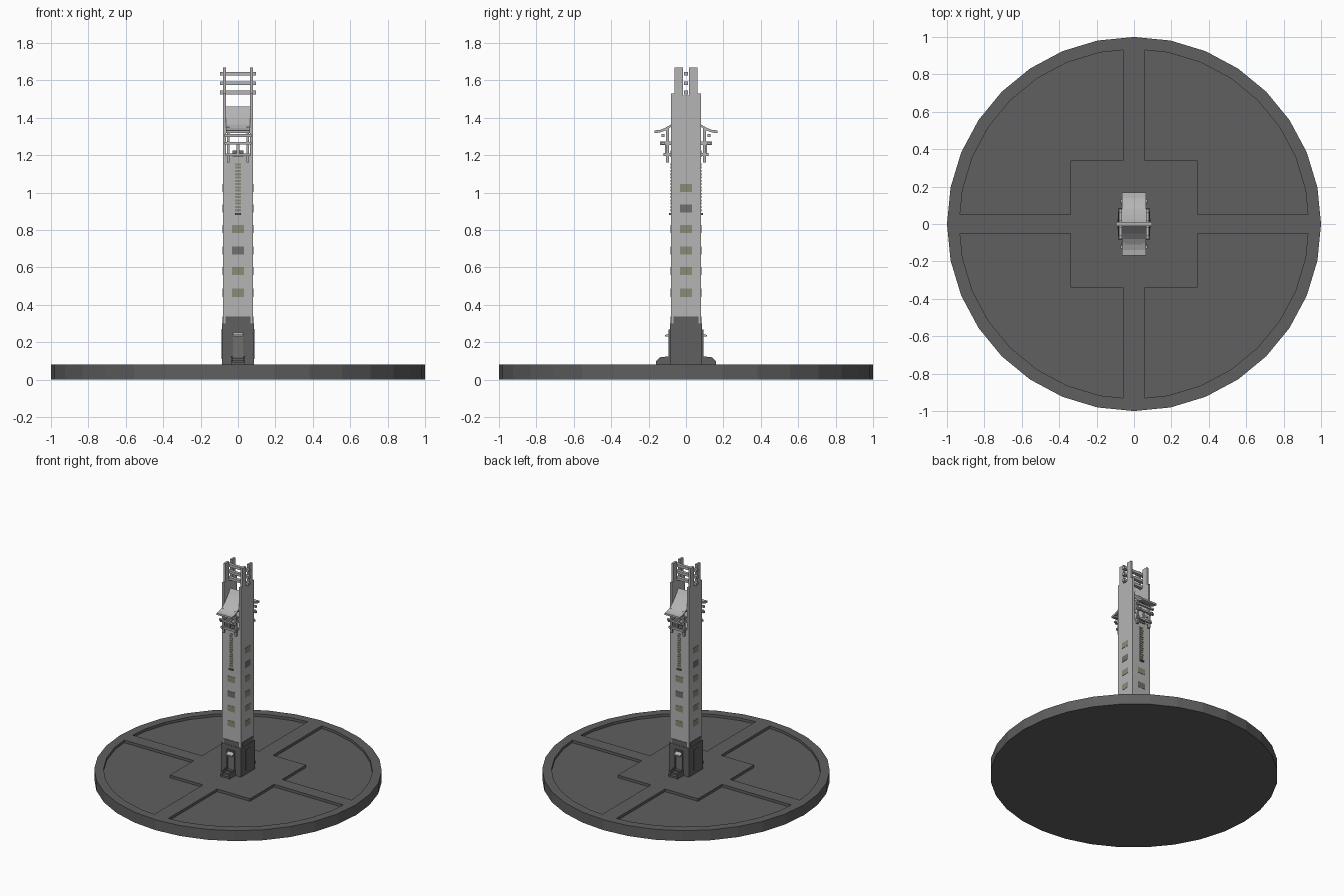
import bpy, bmesh, math

if "Cube" in bpy.data.objects:
    bpy.data.objects.remove(bpy.data.objects["Cube"])

def material(name, rgb):
    m = bpy.data.materials.new(name)
    m.diffuse_color = (*rgb, 1)
    m.use_nodes = True
    m.node_tree.nodes["Principled BSDF"].inputs["Base Color"].default_value = m.diffuse_color
    return m

STONE = material("light stone", (0.46, 0.46, 0.46))
DARK = material("dark stone", (0.115, 0.115, 0.115))
OLIVE = material("olive window", (0.26, 0.26, 0.18))
SLATE = material("grey shutter", (0.16, 0.16, 0.15))

def finish(name, bm, mat):
    bmesh.ops.recalc_face_normals(bm, faces=bm.faces[:])
    me = bpy.data.meshes.new(name)
    bm.to_mesh(me)
    bm.free()
    me.materials.append(mat)
    ob = bpy.data.objects.new(name, me)
    bpy.context.collection.objects.link(ob)
    return ob

def boxes(name, mat, spans):
    """One object from boxes given as (x0, x1, y0, y1, z0, z1)."""
    bm = bmesh.new()
    for x0, x1, y0, y1, z0, z1 in spans:
        vs = bmesh.ops.create_cube(bm, size=1)["verts"]
        for v in vs:
            v.co = ((x0 + x1) / 2 + v.co.x * (x1 - x0),
                    (y0 + y1) / 2 + v.co.y * (y1 - y0),
                    (z0 + z1) / 2 + v.co.z * (z1 - z0))
    return finish(name, bm, mat)

def prism(name, mat, pts, lo, hi, axis="z"):
    """Extrude a 2D outline: (x, y) along z, or (y, z) along x."""
    bm = bmesh.new()
    def put(p, h):
        return bm.verts.new((p[0], p[1], h) if axis == "z" else (h, p[0], p[1]))
    a = [put(p, lo) for p in pts]
    b = [put(p, hi) for p in pts]
    bm.faces.new(a)
    bm.faces.new(b)
    for i in range(len(pts)):
        j = (i + 1) % len(pts)
        bm.faces.new((a[i], a[j], b[j], b[i]))
    return finish(name, bm, mat)

def mirror_y(s, spans):
    return [(a, b, min(s * c, s * d), max(s * c, s * d), e, f) for a, b, c, d, e, f in spans]

def swap_xy(spans):
    return [(c, d, a, b, e, f) for a, b, c, d, e, f in spans]

# Round plaza with four sunken quadrants
ring = [(math.cos(math.tau * i / 32), math.sin(math.tau * i / 32)) for i in range(32)]
plaza = prism("plaza", DARK, ring, 0, 0.08)
arc = [(0.935 * x, 0.935 * y) for x, y in ring[1:8]]
quad = [(0.06, 0.34), (0.34, 0.34), (0.34, 0.05), (0.93, 0.05)] + arc + [(0.06, 0.93)]
for sx in (-1, 1):
    for sy in (-1, 1):
        cutter = prism("quadrant_cutter", DARK, [(sx * x, sy * y) for x, y in quad], 0.06, 0.2)
        cutter.hide_render = True
        mod = plaza.modifiers.new("sunken", "BOOLEAN")
        mod.operation, mod.solver, mod.object = "DIFFERENCE", "EXACT", cutter
        bpy.context.view_layer.objects.active = plaza
        bpy.ops.object.modifier_apply(modifier=mod.name)
        bpy.data.objects.remove(cutter)

# Dark plinth with raised panels between the corner posts
boxes("plinth", DARK, [(-0.085, 0.085, -0.085, 0.085, 0.08, 0.30),
                       (-0.066, 0.066, -0.083, 0.083, 0.29, 0.337),
                       (-0.083, 0.083, -0.066, 0.066, 0.29, 0.337)])

# Tower shaft, side walls and the pronged tops
boxes("tower_shaft", STONE, [(-0.08, 0.08, -0.08, 0.08, 0.30, 1.20)])
for s, side in ((-1, "left"), (1, "right")):
    wall = [(-0.08, 1.20), (0.08, 1.20), (0.08, 1.53), (0.062, 1.53), (0.062, 1.67),
            (0.017, 1.67), (0.017, 1.52), (-0.017, 1.52), (-0.017, 1.67),
            (-0.062, 1.67), (-0.062, 1.53), (-0.08, 1.53)]
    prism(side + "_side_wall", STONE, wall, s * 0.064, s * 0.08, "x")

# Cross bars between the prongs
boxes("top_rungs", STONE, [(-0.096, 0.096, -0.012, 0.012, z - 0.01, z + 0.01)
                           for z in (1.535, 1.585, 1.635)])

# Concave belfry roof
half = [(0, 1.46), (0.025, 1.425), (0.05, 1.395), (0.08, 1.365), (0.11, 1.346),
        (0.14, 1.335), (0.168, 1.332)]
top = [(-y, z) for y, z in reversed(half[1:])] + half
under = [(y, z - 0.014) for y, z in reversed(top)]
prism("curved_roof", STONE, top + under, -0.064, 0.064, "x")

for s, side in ((-1, "front"), (1, "back")):
    # Timber balcony below the roof
    frame = []
    for x in (-0.052, 0.052):
        frame += [(x - 0.007, x + 0.007, 0.092, 0.108, 1.16, 1.35),
                  (x - 0.006, x + 0.006, 0.07, 0.138, 1.255, 1.273),
                  (x - 0.006, x + 0.006, 0.07, 0.12, 1.195, 1.212)]
    frame += [(-0.072, 0.072, 0.115, 0.13, 1.298, 1.312),
              (-0.072, 0.072, 0.115, 0.13, 1.257, 1.271),
              (-0.066, 0.066, 0.10, 0.115, 1.195, 1.21),
              (-0.007, 0.007, 0.10, 0.112, 1.20, 1.26)]
    boxes(side + "_balcony", STONE, mirror_y(s, frame))
    boxes(side + "_balcony_backing", SLATE,
          mirror_y(s, [(-0.03, 0.03, 0.075, 0.084, 1.19, 1.225)]))

    # Louvred slot and its sill
    louvres = [(-0.015, 0.015, 0.078, 0.084, 0.90 + i * 0.0175, 0.911 + i * 0.0175)
               for i in range(15)]
    boxes(side + "_louvres", OLIVE, mirror_y(s, louvres))
    boxes(side + "_louvre_sill", SLATE,
          mirror_y(s, [(-0.016, 0.016, 0.078, 0.092, 0.88, 0.89)]))

    # Door, frame and small awning
    boxes(side + "_door_frame", DARK, mirror_y(s, [
        (-0.034, -0.026, 0.08, 0.093, 0.10, 0.265), (0.026, 0.034, 0.08, 0.093, 0.10, 0.265),
        (-0.034, 0.034, 0.08, 0.093, 0.257, 0.267)]))
    boxes(side + "_door", SLATE, mirror_y(s, [(-0.026, 0.026, 0.08, 0.087, 0.12, 0.235)]))
    awning = [(0.08, 0.255), (0.095, 0.243), (0.113, 0.238), (0.113, 0.23), (0.08, 0.232)]
    prism(side + "_door_awning", STONE, [(s * y, z) for y, z in awning], -0.026, 0.026, "x")

    # Entrance steps with sloping cheeks
    steps = [(0.08, 0.08), (0.155, 0.08), (0.155, 0.093), (0.13, 0.093), (0.13, 0.105),
             (0.105, 0.105), (0.105, 0.115), (0.08, 0.115)]
    prism(side + "_steps", DARK, [(s * y, z) for y, z in steps], -0.03, 0.03, "x")
    cheek = [(0.08, 0.08), (0.16, 0.08), (0.16, 0.10), (0.137, 0.12), (0.08, 0.125)]
    for x in (-0.038, 0.03):
        prism(side + "_step_cheek", DARK, [(s * y, z) for y, z in cheek], x, x + 0.008, "x")

    # Windows on the front and back
    def windows(heights):
        return mirror_y(s, [(-0.032, 0.032, 0.078, 0.082, z - 0.022, z + 0.022) for z in heights])
    boxes(side + "_windows", OLIVE, windows((0.465, 0.58, 0.805)))
    boxes(side + "_shuttered_window", SLATE, windows((0.69,)))

    # Windows and blind doorways on the two sides
    flank = "left" if s < 0 else "right"
    boxes(flank + "_windows", OLIVE, swap_xy(windows((0.465, 0.58, 0.69, 0.805, 1.025))))
    boxes(flank + "_shuttered_window", SLATE, swap_xy(windows((0.915,))))
    boxes(flank + "_blind_doorway", DARK, swap_xy(mirror_y(s, [
        (-0.03, 0.03, 0.08, 0.089, 0.11, 0.27)])))
